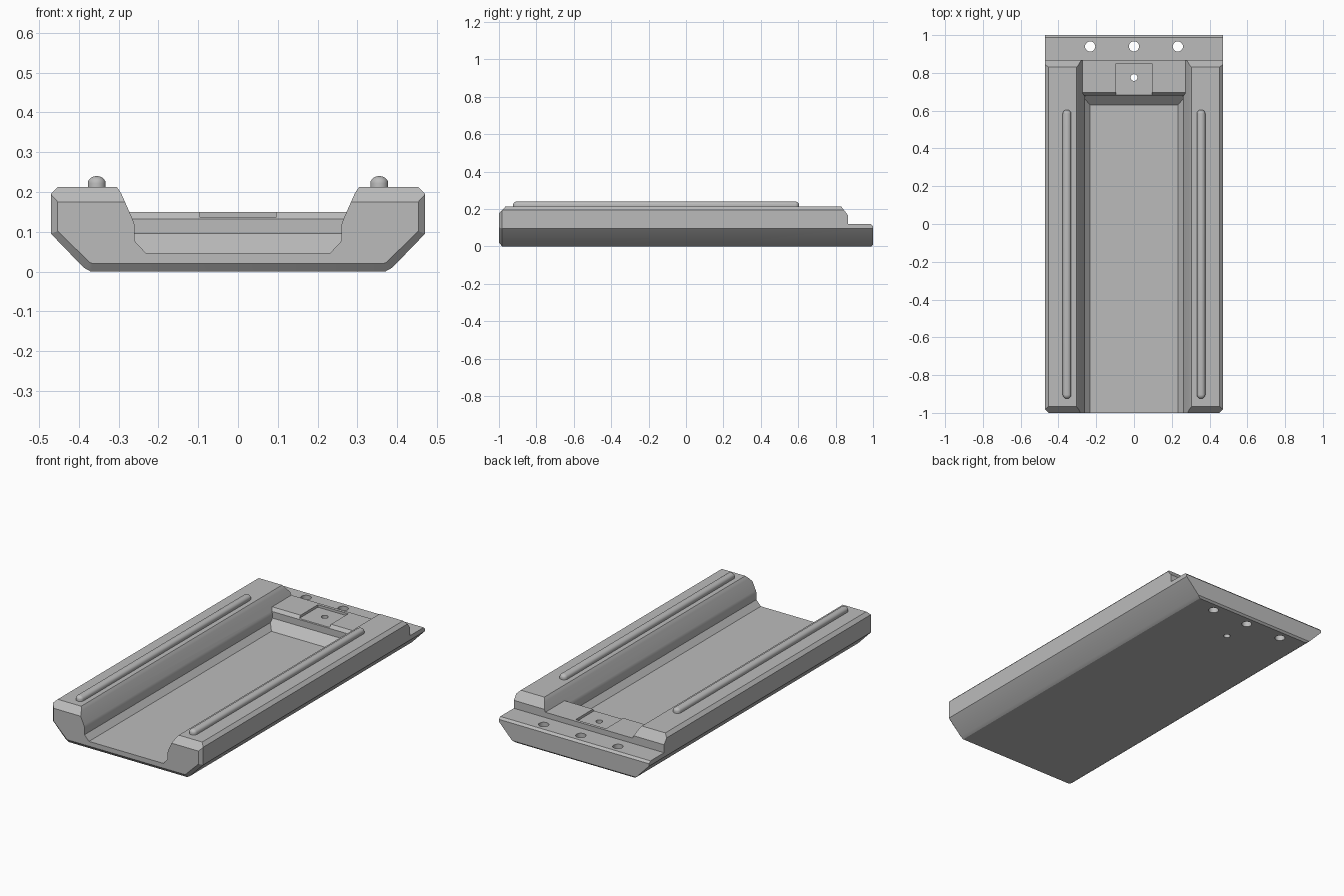
import bpy, bmesh, math

cube = bpy.data.objects.get("Cube")
if cube:
    bpy.data.objects.remove(cube, do_unlink=True)

grey = bpy.data.materials.new("plain grey")
grey.use_nodes = True
grey.diffuse_color = (0.5, 0.5, 0.5, 1)
grey.node_tree.nodes["Principled BSDF"].inputs["Base Color"].default_value = grey.diffuse_color


def loft(name, rings):
    """Join closed rings of points into a capped solid."""
    bm = bmesh.new()
    loops = [[bm.verts.new(p) for p in ring] for ring in rings]
    n = len(loops[0])
    for a, b in zip(loops, loops[1:]):
        for i in range(n):
            j = (i + 1) % n
            bm.faces.new((a[i], a[j], b[j], b[i]))
    bm.faces.new(loops[0])
    bm.faces.new(loops[-1])
    bmesh.ops.recalc_face_normals(bm, faces=bm.faces)
    mesh = bpy.data.meshes.new(name)
    bm.to_mesh(mesh)
    bm.free()
    obj = bpy.data.objects.new(name, mesh)
    bpy.context.collection.objects.link(obj)
    mesh.materials.append(grey)
    return obj


def mirrored(half, y):
    """Symmetric cross-section at depth y from its +x half."""
    return [(x, y, z) for x, z in half] + [(-x, y, z) for x, z in reversed(half)]


def side_prism(name, profile, width):
    """Extrude a (y, z) profile across x."""
    return loft(name, [[(x, y, z) for y, z in profile] for x in (-width, width)])


def circle_prism(name, x, y, r):
    ring = [(x + r * math.cos(i * math.tau / 24), y + r * math.sin(i * math.tau / 24))
            for i in range(24)]
    return loft(name, [[(*p, z) for p in ring] for z in (-0.1, 0.3)])


def combine(target, tool, operation):
    """Apply a boolean and discard the tool."""
    mod = target.modifiers.new("cut", "BOOLEAN")
    mod.operation = operation
    mod.solver = "EXACT"
    mod.object = tool
    bpy.context.view_layer.objects.active = target
    bpy.ops.object.modifier_apply(modifier=mod.name)
    bpy.data.objects.remove(tool, do_unlink=True)


def smooth(obj, degrees):
    bpy.ops.object.select_all(action="DESELECT")
    obj.select_set(True)
    bpy.context.view_layer.objects.active = obj
    bpy.ops.object.shade_smooth_by_angle(angle=math.radians(degrees))


# Main tray: chamfered hull with a bevelled front rim
hull = [(0.37, 0), (0.388, 0.01), (0.47, 0.095), (0.47, 0.195), (0.452, 0.213)]
rim = [(0.365, 0.02), (0.373, 0.023), (0.453, 0.102), (0.453, 0.19), (0.44, 0.2)]
tray = loft("tray_body", [mirrored(rim, -1), mirrored(hull, -0.983), mirrored(hull, 1.05)])

# Side outline: sloped rail ends and the low rear ledge
outline = [(-1.05, -0.05), (-1.05, 0.121), (-0.9, 0.284), (0.77, 0.291),
           (0.867, 0.165), (0.867, 0.12), (0.988, 0.12), (1, 0.108),
           (1, 0.01), (0.99, 0), (0.94, -0.05)]
combine(tray, side_prism("outline_cutter", outline, 0.6), "INTERSECT")

# Central channel, ending in a sloped foot and the rear platform
channel_half = [(0.232, 0.047), (0.26, 0.077), (0.26, 0.117), (0.264, 0.13),
                (0.293, 0.195), (0.297, 0.202), (0.305, 0.213), (0.36, 0.29)]
channel_half.insert(0, (0.232, 0.02))
channel = loft("channel_cutter", [mirrored(channel_half, y) for y in (-1.1, 1.1)])
floor = [(-1.2, 0.047), (0.63, 0.047), (0.68, 0.095), (0.68, 0.132),
         (0.695, 0.15), (1.2, 0.15), (1.2, 0.4), (-1.2, 0.4)]
combine(channel, side_prism("floor_cutter", floor, 0.6), "INTERSECT")
combine(tray, channel, "DIFFERENCE")

# Shallow latch recess in the platform
recess = [(0.6, 0.136), (0.85, 0.136), (0.85, 0.25), (0.6, 0.25)]
combine(tray, side_prism("recess_cutter", recess, 0.095), "DIFFERENCE")

# Ledge mounting holes and the small latch hole
for x, y, r in ((-0.232, 0.94, 0.027), (0, 0.94, 0.027), (0.232, 0.94, 0.027), (0, 0.775, 0.018)):
    combine(tray, circle_prism("hole_cutter", x, y, r), "DIFFERENCE")
smooth(tray, 25)

# Rounded ribs along the tops of both rails
for side, label in ((1, "left"), (-1, "right")):
    radius, half_length, middle = 0.0225, 0.7425, -0.16
    levels = [(radius, 0.205)]
    for k in range(6):
        a = math.radians(k * 16)
        levels.append((radius * math.cos(a), 0.222 + 0.018 * math.sin(a)))
    rings = []
    for r, z in levels:
        ring = []
        for i in range(24):
            t = (i + 0.5) * math.tau / 24
            end = half_length if i < 12 else -half_length
            ring.append((side * 0.355 + r * math.cos(t), middle + end + r * math.sin(t), z))
        rings.append(ring)
    smooth(loft(label + "_rail_rib", rings), 40)
